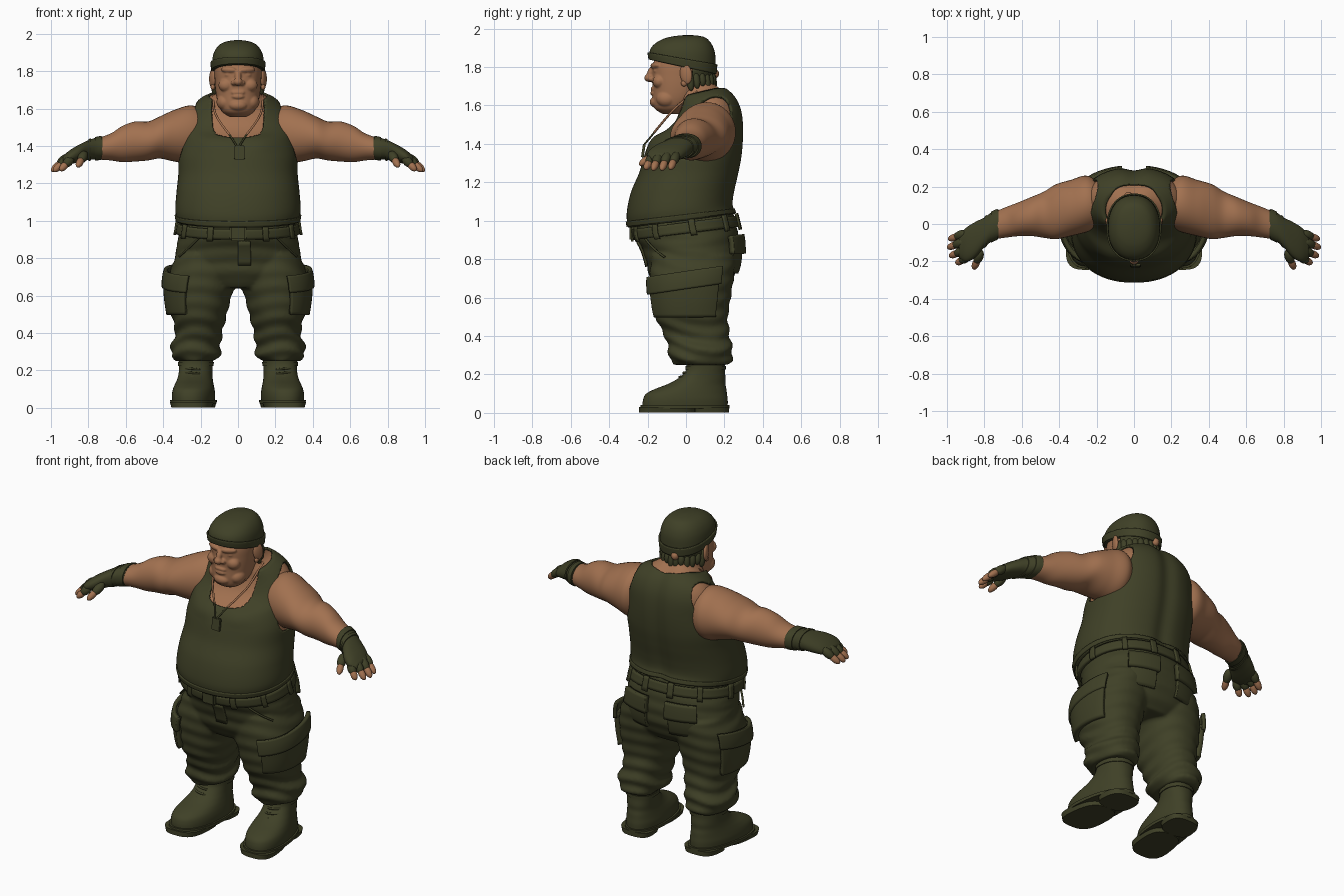
import bpy, bmesh, math
from mathutils import Vector, Matrix

cube = bpy.data.objects.get("Cube")
if cube:
    bpy.data.objects.remove(cube, do_unlink=True)
TAU = math.tau


def material(name, rgb):
    m = bpy.data.materials.new(name)
    m.use_nodes = True
    m.diffuse_color = (*rgb, 1)
    m.node_tree.nodes["Principled BSDF"].inputs["Base Color"].default_value = (*rgb, 1)
    return m


OLIVE = material("olive cloth", (.05, .052, .02))
SKIN = material("tan skin", (.36, .165, .08))


def add_mod(ob, kind, **settings):
    mod = ob.modifiers.new(kind.title(), kind)
    for key, value in settings.items():
        setattr(mod, key, value)


def finish(name, bm, mat, mirror=False, thick=0):
    bmesh.ops.recalc_face_normals(bm, faces=bm.faces)
    me = bpy.data.meshes.new(name)
    bm.to_mesh(me)
    bm.free()
    me.materials.append(mat)
    me.polygons.foreach_set("use_smooth", [True] * len(me.polygons))
    me.set_sharp_from_angle(angle=math.radians(50))
    ob = bpy.data.objects.new(name, me)
    bpy.context.collection.objects.link(ob)
    if thick:
        add_mod(ob, "SOLIDIFY", thickness=thick, offset=0)
    if mirror:
        add_mod(ob, "MIRROR", use_mirror_merge=False)
    return ob


def section(rows, k):
    """Smooth interpolation of the profile table at key k."""
    def slope(i, c):
        a, b = rows[max(i - 1, 0)], rows[min(i + 1, len(rows) - 1)]
        return (b[c] - a[c]) / (b[0] - a[0])
    k = min(max(k, rows[0][0]), rows[-1][0])
    i = max(j for j in range(len(rows) - 1) if rows[j][0] <= k)
    p, q = rows[i], rows[i + 1]
    h = q[0] - p[0]
    t = (k - p[0]) / h
    out = []
    for c in range(1, len(p)):
        s = t * t * (3 - 2 * t)
        out.append(p[c] * (1 - s) + q[c] * s + h * t * (1 - t) *
                   (slope(i, c) * (1 - t) - slope(i + 1, c) * t))
    return out


def power(v, e):
    return math.copysign(abs(v) ** e, v)


def loft(name, rows, mat, k0=None, k1=None, arc=None, off=0, e=.9, nk=40, na=64,
         along_x=False, warp=None, caps=True, keep=None, **kw):
    """Skin oval sections: key, centre, radii, tilt. An arc gives an open patch."""
    k0, k1 = k0 or rows[0][0], k1 or rows[-1][0]
    a0, a1 = arc or (0, TAU)
    bm, rings = bmesh.new(), []
    for i in range(nk + 1):
        k, ring = k0 + (k1 - k0) * i / nk, []
        c1, c2, r1, r2, *tilt = section(rows, k)
        for j in range(na + (1 if arc else 0)):
            a = a0 + (a1 - a0) * j / na
            u = c1 + (r1 + off) * power(math.cos(a), e)
            w = c2 + (r2 + off) * power(math.sin(a), e)
            p = Vector((k, u, w)) if along_x else Vector((u, w, k + tilt[0] * (w - c2)))
            ring.append(bm.verts.new(warp(p, a) if warp else p))
        rings.append(ring)
    for low, high in zip(rings, rings[1:]):
        for j in range(na):
            n = (j + 1) % len(low)
            bm.faces.new((low[j], low[n], high[n], high[j]))
    if caps and not arc:
        bm.faces.new(rings[0])
        bm.faces.new(rings[-1])
    if keep:  # trim along the line where keep() changes sign
        value = {v: keep(v.co) for v in bm.verts}
        moved = {}
        for ed in bm.edges:
            a, b = sorted(ed.verts, key=lambda v: value[v])
            if value[a] <= 0 < value[b]:
                moved[b] = a.co.lerp(b.co, value[a] / (value[a] - value[b]))
        lost = [v for v in bm.verts if value[v] > 0 and v not in moved]
        for v, co in moved.items():
            v.co = co
        bmesh.ops.delete(bm, geom=lost, context='VERTS')
    return finish(name, bm, mat, **kw)


def ball(name, loc, size, mat, turn=None, **kw):
    bm = bmesh.new()
    m = Matrix.Translation(loc) @ (turn or Matrix()) @ Matrix.Diagonal((*size, 1))
    bmesh.ops.create_uvsphere(bm, u_segments=24, v_segments=14, radius=1, matrix=m)
    return finish(name, bm, mat, **kw)


def limb(name, p, q, r, mat, **kw):
    p, q = Vector(p), Vector(q)
    turn = (q - p).to_track_quat('Z', 'Y').to_matrix().to_4x4()
    return ball(name, (p + q) / 2, (r, r, (q - p).length / 2 + r / 2), mat, turn, **kw)


def box(name, loc, size, mat, turn=0, tip=0, **kw):
    bm = bmesh.new()
    m = (Matrix.Translation(loc) @ Matrix.Rotation(turn, 4, 'Z') @
         Matrix.Rotation(tip, 4, 'X') @ Matrix.Diagonal((*size, 1)))
    bmesh.ops.create_cube(bm, size=1, matrix=m)
    bmesh.ops.bevel(bm, geom=bm.edges[:], offset=min(size) * .3, segments=2, affect='EDGES')
    return finish(name, bm, mat, **kw)


def cord(name, pts, r, mat, mirror=True):
    cu = bpy.data.curves.new(name, 'CURVE')
    cu.dimensions, cu.bevel_depth, cu.bevel_resolution = '3D', r, 2
    sp = cu.splines.new('NURBS')
    sp.points.add(len(pts) - 1)
    for point, co in zip(sp.points, pts):
        point.co = (*co, 1)
    sp.use_endpoint_u, sp.order_u = True, 3
    cu.materials.append(mat)
    ob = bpy.data.objects.new(name, cu)
    bpy.context.collection.objects.link(ob)
    if mirror:
        add_mod(ob, "MIRROR", use_mirror_merge=False)


def fuse(parts, voxel, rounds):
    """Join parts and blend them, mirrored, into one skin."""
    with bpy.context.temp_override(active_object=parts[0], object=parts[0],
                                   selected_objects=parts, selected_editable_objects=parts):
        bpy.ops.object.join()
    add_mod(parts[0], "MIRROR", use_mirror_merge=False)
    add_mod(parts[0], "REMESH", mode='VOXEL', voxel_size=voxel, use_smooth_shade=True)
    add_mod(parts[0], "SMOOTH", factor=.5, iterations=rounds)


# Torso and tank top
TORSO = [(1, 0, -.02, .31, .265, .13), (1.06, 0, -.03, .318, .262, .1),
         (1.15, 0, -.015, .312, .256, .03), (1.25, 0, .018, .302, .244, 0),
         (1.35, 0, .042, .3, .238, 0), (1.45, 0, .067, .28, .22, .1),
         (1.52, 0, .093, .268, .185, .25), (1.58, 0, .1, .245, .15, .35),
         (1.64, 0, .09, .19, .12, .3), (1.68, 0, .06, .12, .11, .2), (1.76, 0, .03, .1, .1, 0)]


def torso_shape(p, a):
    if p.y > 0:  # spine groove
        p.y -= .018 * math.exp(-(p.x / .05) ** 2)
    else:  # soft chest over the belly
        p.y -= .012 * math.exp(-((p.z - 1.41) / .05) ** 2 - ((abs(p.x) - .12) / .09) ** 2)
    return p


def shirt_opening(p):
    x = abs(p.x)
    neck = 1 - (x / .14) ** 3 - (abs(p.y - .03) / .18) ** 3
    arm = x - .22 - (1.62 - p.z) * .3 + .25 * max(0, p.y - .1)
    return max(min(neck * .05, p.z - 1.4), min(arm, p.z - 1.28))


loft("torso", TORSO, SKIN, warp=torso_shape)
loft("tank_top", TORSO, OLIVE, 1, 1.665, off=.01, nk=64, na=128, warp=torso_shape,
     caps=False, keep=shirt_opening, thick=.014)
loft("shirt_hem", TORSO, OLIVE, 1.005, 1.03, off=.018, nk=4, warp=torso_shape, caps=False, thick=.012)

# Trousers
PELVIS = [(.64, 0, .03, .2, .17, 0), (.7, 0, .03, .31, .215, 0), (.78, 0, .035, .335, .24, 0),
          (.87, 0, .025, .325, .252, .08), (.95, 0, 0, .31, .258, .13), (1.02, 0, -.01, .3, .25, .13)]
LEG = [(.25, .225, .075, .1, .14, 0), (.275, .226, .077, .127, .162, 0), (.33, .226, .075, .132, .166, 0),
       (.4, .21, .058, .125, .17, 0), (.5, .208, .03, .148, .188, 0), (.6, .202, .028, .168, .205, 0),
       (.7, .188, .03, .182, .218, 0), (.82, .17, .04, .16, .22, 0)]


def folds(p, a):
    low = max(0, .55 - p.z) * 2 + .3
    d = .011 * low * math.sin(p.z * 75 + 2 * math.sin(2 * a + 1) + a)
    return p + Vector((math.cos(a), math.sin(a), 0)) * d


fuse([loft("trousers", PELVIS, OLIVE, warp=folds),
      loft("trouser_legs", LEG, OLIVE, nk=60, warp=folds)], .011, 2)
loft("cargo_pocket", LEG, OLIVE, .5, .7, arc=(-1.15, .6), off=.012, nk=12, thick=.03, mirror=True)
loft("cargo_flap", LEG, OLIVE, .645, .735, arc=(-1.2, .65), off=.024, nk=8, thick=.022, mirror=True,
     warp=lambda p, a: p + Vector((0, 0, .15 * p.y)))
loft("back_flap", PELVIS, OLIVE, .82, .9, arc=(.85, 1.42), off=.02, nk=6, thick=.03, mirror=True)
loft("back_pocket", PELVIS, OLIVE, .73, .85, arc=(.9, 1.38), off=.008, nk=6, thick=.018, mirror=True)
loft("fly", PELVIS, OLIVE, .76, .92, arc=(-TAU / 4, -1.4), off=.006, nk=6, na=8, thick=.012)
cord("hip_pocket_seam", [(.2, -.22, .92), (.255, -.185, .86), (.315, -.11, .81)], .006, OLIVE)

# Belt
loft("belt", PELVIS, OLIVE, .935, .99, off=.012, nk=4, caps=False, thick=.018)
for i, a in enumerate((-1.15, -.55, .1, .8, 1.35)):
    loft(f"belt_loop_{i}", PELVIS, OLIVE, .922, 1.003, arc=(a - .05, a + .05), off=.024,
         nk=4, na=4, thick=.014, mirror=True)
box("buckle", (0, -.279, .935), (.09, .03, .085), OLIVE)

# Boots
BOOT = [(.03, .235, -.005, .108, .222, 0), (.07, .235, -.003, .11, .22, 0), (.1, .235, .003, .106, .21, 0),
        (.125, .235, .025, .1, .185, 0), (.15, .235, .055, .094, .15, 0), (.18, .235, .083, .09, .123, 0),
        (.22, .235, .1, .09, .102, 0), (.27, .235, .104, .094, .1, 0)]


def foot(p, a):
    p.x = .235 + (p.x - .235) * (1.02 - .35 * p.y) - p.y * .1
    return p


loft("boots", BOOT, OLIVE, warp=foot, mirror=True)
loft("boot_welt", BOOT, OLIVE, .024, .042, off=.01, nk=2, warp=foot, mirror=True)
loft("boot_collar", BOOT, OLIVE, .225, .245, off=.005, nk=4, warp=foot, mirror=True)
for name, y, length in (("heel", .135, .09), ("front_sole", -.1, .145)):
    loft(name, [(.001, .235, y, .1, length, 0), (.03, .235, y, .108, length, 0)], OLIVE,
         e=.7, nk=2, warp=foot, mirror=True)
for i in range(5):
    z = .14 + i * .022
    y = -.088 + i * .021
    cord(f"lace_{i}", [(.18, y + .045, z - .008), (.235, y - .022, z + .006), (.29, y + .045, z + .004)],
         .006, OLIVE)

# Arms
ARM = [(.17, .1, 1.47, .11, .12), (.25, .108, 1.462, .15, .155), (.34, .085, 1.455, .15, .138),
       (.42, .065, 1.445, .146, .112), (.48, .05, 1.427, .124, .104), (.55, .04, 1.424, .104, .107),
       (.62, .025, 1.41, .09, .096), (.68, .01, 1.395, .082, .072), (.77, -.015, 1.383, .07, .054)]
loft("arms", ARM, SKIN, along_x=True, e=1, na=40, mirror=True)

# Fingerless gloves and fingers
HAND = [(.725, 0, 1.39, .078, .06), (.76, -.015, 1.386, .078, .058), (.8, -.045, 1.378, .08, .053),
        (.85, -.085, 1.36, .095, .047), (.9, -.112, 1.34, .09, .037), (.935, -.12, 1.325, .06, .022)]
loft("gloves", HAND, OLIVE, along_x=True, na=40, nk=24, mirror=True)
loft("glove_cuff", HAND, OLIVE, .73, .765, off=.005, along_x=True, nk=4, mirror=True)
loft("wrist_strap", HAND, OLIVE, .785, .8, off=.005, along_x=True, nk=4, mirror=True)
FINGERS = [((.9, -.05, 1.345), (.985, -.08, 1.275)), ((.91, -.095, 1.345), (.99, -.125, 1.27)),
           ((.905, -.14, 1.34), (.98, -.17, 1.27)), ((.89, -.175, 1.335), (.945, -.208, 1.275)),
           ((.82, -.15, 1.36), (.855, -.235, 1.295))]
for i, (base, tip) in enumerate(FINGERS):
    middle = Vector(base).lerp(Vector(tip), .6)
    limb(f"glove_finger_{i}", base, middle, .025, OLIVE, mirror=True)
    limb(f"fingertip_{i}", Vector(base).lerp(Vector(tip), .45), tip, .0195, SKIN, mirror=True)

# Head and face
HEAD = [(1.555, 0, -.07, .045, .05, 0), (1.58, 0, -.075, .083, .085, 0), (1.62, 0, -.058, .105, .115, 0),
        (1.68, 0, -.04, .118, .133, 0), (1.75, 0, -.028, .124, .148, 0), (1.82, 0, -.018, .124, .152, 0),
        (1.9, 0, -.01, .1, .12, 0)]
fuse([loft("head", HEAD, SKIN),
      limb("nose_bridge", (0, -.17, 1.8), (0, -.196, 1.75), .017, SKIN),
      ball("nose", (0, -.192, 1.743), (.025, .026, .021), SKIN),
      ball("nostril", (.022, -.18, 1.738), (.016, .018, .014), SKIN),
      limb("brow", (.018, -.177, 1.806), (.085, -.148, 1.81), .016, SKIN),
      ball("eye", (.048, -.153, 1.78), (.024, .017, .012), SKIN),
      ball("cheek", (.063, -.138, 1.725), (.042, .036, .036), SKIN),
      ball("jowl", (.07, -.1, 1.635), (.045, .055, .045), SKIN),
      limb("upper_lip", (-.03, -.173, 1.686), (.03, -.173, 1.686), .011, SKIN),
      limb("lower_lip", (-.026, -.174, 1.664), (.026, -.174, 1.664), .012, SKIN),
      ball("chin", (0, -.155, 1.618), (.05, .034, .03), SKIN)], .0055, 2)
tilt_ear = Matrix.Rotation(-.35, 4, 'Z') @ Matrix.Rotation(.15, 4, 'X')
ball("ears", (.137, .0, 1.762), (.014, .033, .052), SKIN, tilt_ear, mirror=True)
ball("ear_lobe", (.134, -.01, 1.715), (.012, .016, .016), SKIN, mirror=True)

# Head wrap, hair and knot
WRAP = [(1.8, 0, -.018, .134, .168, -.22), (1.85, 0, -.018, .138, .172, -.17), (1.9, 0, -.01, .128, .158, -.1),
        (1.94, 0, .0, .1, .122, -.04), (1.96, 0, .008, .06, .075, 0), (1.967, 0, .01, .008, .01, 0)]
loft("head_wrap", WRAP, OLIVE)
loft("wrap_band", WRAP, OLIVE, 1.802, 1.845, off=.005, nk=6, caps=False, thick=.008)
loft("hair", [(1.71, 0, -.01, .115, .13, 0), (1.79, 0, -.01, .127, .155, 0)], OLIVE,
     arc=(.25, math.pi - .25), nk=6, thick=.02)
for i in range(13):
    a = math.pi * (i + .8) / 13.6
    x, y = .122 * math.cos(a), -.01 + .145 * math.sin(a)
    limb(f"hair_lock_{i}", (x, y, 1.77), (x * 1.05, y + .01, 1.685 + .012 * (i % 3)), .02, OLIVE)
ball("knot", (-.03, .15, 1.765), (.022, .022, .024), SKIN)

# Necklace and tag
cord("neck_chain", [(.13, .06, 1.672), (.135, -.03, 1.615), (.11, -.1, 1.54), (.045, -.165, 1.46)], .006, SKIN)
cord("tag_cord", [(.045, -.165, 1.46), (.025, -.188, 1.43), (.008, -.215, 1.4)], .005, OLIVE)
box("tag", (.008, -.222, 1.365), (.058, .014, .075), OLIVE, tip=-.15)
